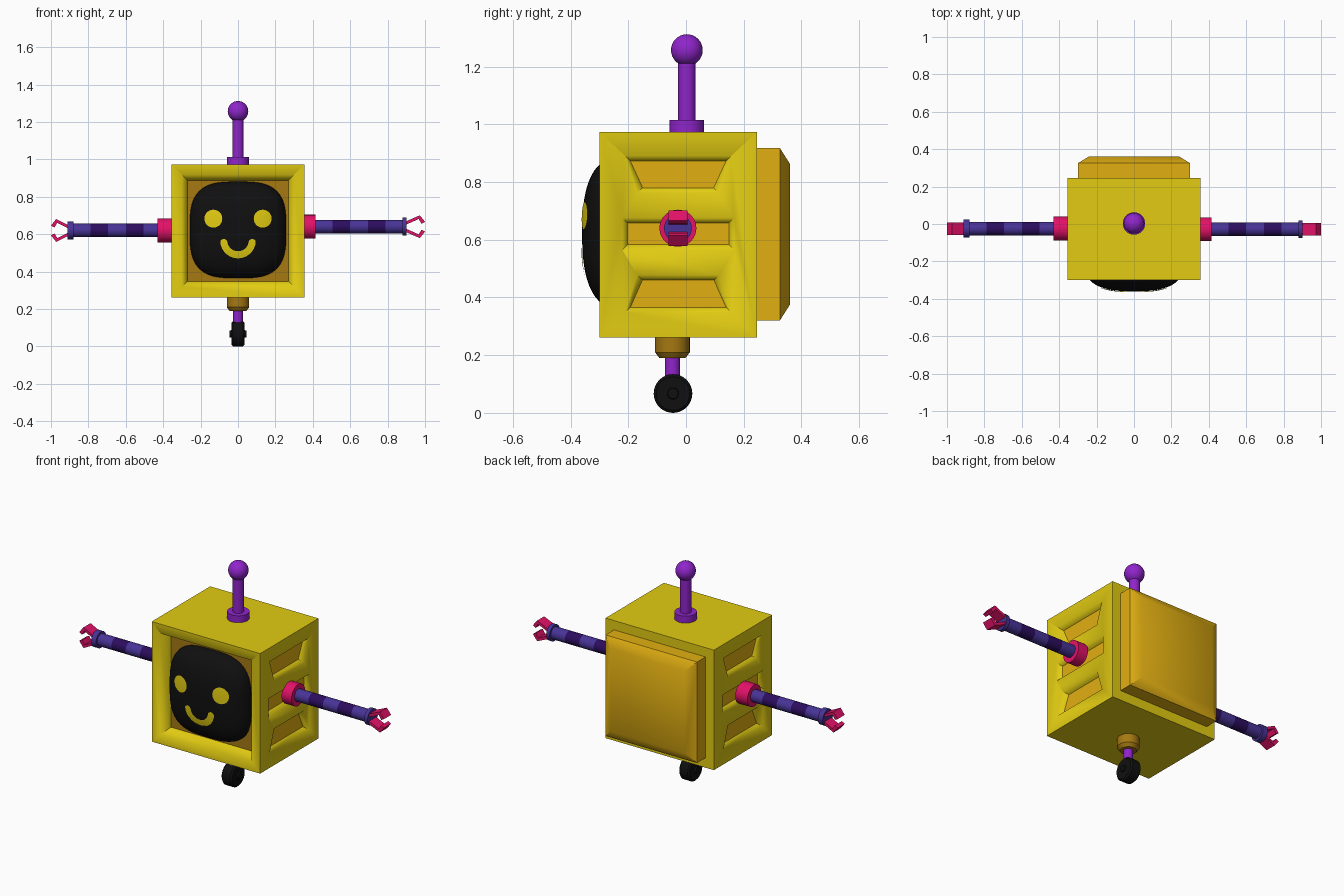
import bpy, bmesh, math
from mathutils import Vector

if "Cube" in bpy.data.objects:
    bpy.data.objects.remove(bpy.data.objects["Cube"])


def material(name, r, g, b):
    m = bpy.data.materials.new(name)
    m.diffuse_color = (r, g, b, 1)
    m.use_nodes = True
    m.node_tree.nodes["Principled BSDF"].inputs["Base Color"].default_value = m.diffuse_color
    return m


YELLOW = material("yellow", .76, .60, .006)
ORANGE = material("orange", .76, .43, .006)
BROWN = material("brown", .38, .19, .006)
PURPLE = material("purple", .28, .018, .60)
PINK = material("pink", .76, .006, .14)
BLUE = material("blue", .065, .034, .31)
INDIGO = material("dark_indigo", .025, .004, .115)
BLACK = material("black", .005, .005, .005)


def finish(name, bm, mats, sharp=35):
    bmesh.ops.recalc_face_normals(bm, faces=bm.faces[:])
    for f in bm.faces:
        f.smooth = True
    for e in bm.edges:
        e.smooth = len(e.link_faces) == 2 and e.calc_face_angle(0) < math.radians(sharp)
    me = bpy.data.meshes.new(name)
    bm.to_mesh(me)
    bm.free()
    for m in mats:
        me.materials.append(m)
    ob = bpy.data.objects.new(name, me)
    bpy.context.collection.objects.link(ob)
    return ob


def add_loft(bm, rings, idx=None, caps=True):
    """Skin equal-length closed rings; idx gives a material per band."""
    vs = [[bm.verts.new(p) for p in r] for r in rings]
    n = len(rings[0])
    for k in range(len(vs) - 1):
        for i in range(n):
            j = (i + 1) % n
            f = bm.faces.new((vs[k][i], vs[k][j], vs[k + 1][j], vs[k + 1][i]))
            f.material_index = idx[k] if idx else 0
    if caps:
        bm.faces.new(vs[0])
        bm.faces.new(vs[-1])


def loft(name, rings, mats, idx=None):
    bm = bmesh.new()
    add_loft(bm, rings, idx)
    return finish(name, bm, mats)


def lathe(name, axis, centre, prof, mats, idx=None, n=32):
    """Turned part: prof = (position along axis, radius)."""
    rings = []
    for t, r in prof:
        ring = []
        for i in range(n):
            a = 2 * math.pi * i / n
            u, v = r * math.cos(a), r * math.sin(a)
            off = (t, u, v) if axis == 'X' else (u, v, t)
            ring.append(Vector(centre) + Vector(off))
        rings.append(ring)
    return loft(name, rings, mats, idx)


def rect_xz(hx, z0, z1, y):
    return [(-hx, y, z0), (hx, y, z0), (hx, y, z1), (-hx, y, z1)]


# Body box, then recesses for the screen and the side vents
body = loft("body", [rect_xz(.355, .262, .973, -.30), rect_xz(.355, .262, .973, .246)], [YELLOW])

cut = bmesh.new()
add_loft(cut, [rect_xz(h, .618 - h, .618 + h, y) for h, y in ((.31, -.32), (.30, -.30), (.27, -.24))])
loft("screen_back", [rect_xz(.27, .348, .888, y) for y in (-.242, -.239)], [BROWN])

# Vents: (z bottom, z top, half width bottom, half width top)
VENTS = ((.762, .891, .141, .184), (.565, .676, .194, .194), (.347, .478, .184, .142))


def vent_ring(v, x, grow):
    z0, z1, b, t = v
    c, g = -.027, grow
    return [(x, c - b - g, z0 - g), (x, c + b + g, z0 - g), (x, c + t + g, z1 + g), (x, c - t - g, z1 + g)]


for s, side in ((-1, "left"), (1, "right")):
    for v, part in zip(VENTS, ("top", "middle", "bottom")):
        add_loft(cut, [vent_ring(v, s * .365, .006), vent_ring(v, s * .355, 0), vent_ring(v, s * .325, -.018)])
        loft(f"{side}_{part}_vent", [vent_ring(v, s * x, -.018) for x in (.324, .327)], [ORANGE])

cutter = finish("recess_cutter", cut, [YELLOW])
cutter.hide_render = True
mod = body.modifiers.new("recesses", 'BOOLEAN')
mod.operation, mod.solver, mod.object = 'DIFFERENCE', 'EXACT', cutter
bpy.context.view_layer.objects.active = body
bpy.ops.object.modifier_apply(modifier=mod.name)
bpy.data.objects.remove(cutter)

# Back panel with bevelled rim
loft("back_panel", [rect_xz(.30, .32, .918, .24), rect_xz(.30, .32, .918, .325),
                    rect_xz(.243, .375, .863, .36)], [ORANGE])

# Domed face screen, a rounded square
FZ, FR, POW = .623, .258, 3.2


def dome_y(x, z):
    r = (abs(x / FR) ** POW + abs((z - FZ) / FR) ** POW) ** (1 / POW)
    return -.24 - .12 * max(0, 1 - r ** 2.5) ** .42


rings = []
for k in range(20):
    s = max(math.cos(k / 19 * math.pi / 2), .01)
    ring = []
    for i in range(64):
        a = 2 * math.pi * i / 64
        c, d = math.cos(a), math.sin(a)
        q = s * FR / (abs(c) ** POW + abs(d) ** POW) ** (1 / POW)
        x, z = q * c, FZ + q * d
        ring.append((x, dome_y(x, z) if k else -.24, z))
    rings.append(ring)
loft("face_screen", rings, [BLACK])


# Painted eyes and smile: thin plates that follow the dome
def plate(name, rows, closed):
    bm = bmesh.new()
    vs = [[bm.verts.new((x, dome_y(x, z) - .005, z)) for x, z in r] for r in rows]
    n = len(rows[0])
    for a, b in zip(vs, vs[1:]):
        for i in range(n if closed else n - 1):
            j = (i + 1) % n
            bm.faces.new((a[i], a[j], b[j], b[i]))
    if closed:
        bm.faces.new(vs[-1])
    ob = finish(name, bm, [YELLOW])
    if sum(p.normal.y for p in ob.data.polygons) > 0:
        ob.data.flip_normals()


for s, side in ((-1, "left"), (1, "right")):
    plate(side + "_eye", [[(s * .132 + r * math.cos(i * math.pi / 16), .683 + r * math.sin(i * math.pi / 16))
                           for i in range(32)] for r in (.048, .036, .024, .012, .003)], True)

rows = []
for i in range(49):
    a = math.radians(173 + 194 * i / 48)
    end = min(i, 48 - i) * math.radians(194 / 48) * .076      # distance to the tip
    w = .019 * math.sqrt(max(.01, 1 - max(0, 1 - end / .019) ** 2))
    rows.append([((.076 + w * t) * math.cos(a), .566 + (.076 + w * t) * math.sin(a)) for t in (-1, -.5, 0, .5, 1)])
plate("smile", rows, False)

# Antenna
lathe("antenna_base", 'Z', (0, .003, 0), [(.965, .06), (1.014, .06)], [PURPLE])
lathe("antenna_rod", 'Z', (0, .003, 0), [(1.0, .03), (1.23, .03)], [PURPLE])
ball = [(1.257 - .055 * math.cos(math.pi * k / 16), max(.0005, .055 * math.sin(math.pi * k / 16)))
        for k in range(17)]
lathe("antenna_ball", 'Z', (0, .003, 0), ball, [PURPLE])

# Leg and wheel
lathe("leg_collar", 'Z', (0, -.047, 0), [(.265, .06), (.21, .06), (.19, .045)], [BROWN])
lathe("leg_rod", 'Z', (0, -.047, 0), [(.20, .026), (.10, .026)], [PURPLE])
lathe("wheel", 'X', (0, -.045, .067),
      [(-.045, .018), (-.035, .02), (-.035, .058), (-.026, .067),
       (.026, .067), (.035, .058), (.035, .02), (.045, .018)], [BLACK])

# Arms: shoulder, striped tube, cuff and two bent claw fingers
for s, side, y, z, sh, cuff in ((-1, "left", -.025, .62, .43, .912), (1, "right", -.028, .64, .415, .902)):
    c = (0, y, z)
    lathe(side + "_shoulder", 'X', c, [(s * .35, .064), (s * sh, .064)], [PINK])
    stops = [sh - .02] + [.882 - .094 * k for k in (4, 3, 2, 1, 0)]
    lathe(side + "_arm", 'X', c, [(s * x, .036) for x in stops], [BLUE, INDIGO], [0, 1, 0, 1, 0])
    lathe(side + "_cuff", 'X', c, [(s * .88, .048), (s * cuff, .048)], [BLUE])
    for up, part in ((1, "upper"), (-1, "lower")):
        # outer then inner edge of the bent finger
        path = [((cuff - .01, .026), (cuff - .01, .008)), ((.972, .061), (.966, .041)), ((1.0, .026), (.981, .016))]
        rings = [[(s * px, y + w, z + up * pz) for (px, pz), w in
                  ((o, -.033), (o, .033), (i, .033), (i, -.033))] for o, i in path]
        loft(f"{side}_{part}_claw", rings, [PINK])
